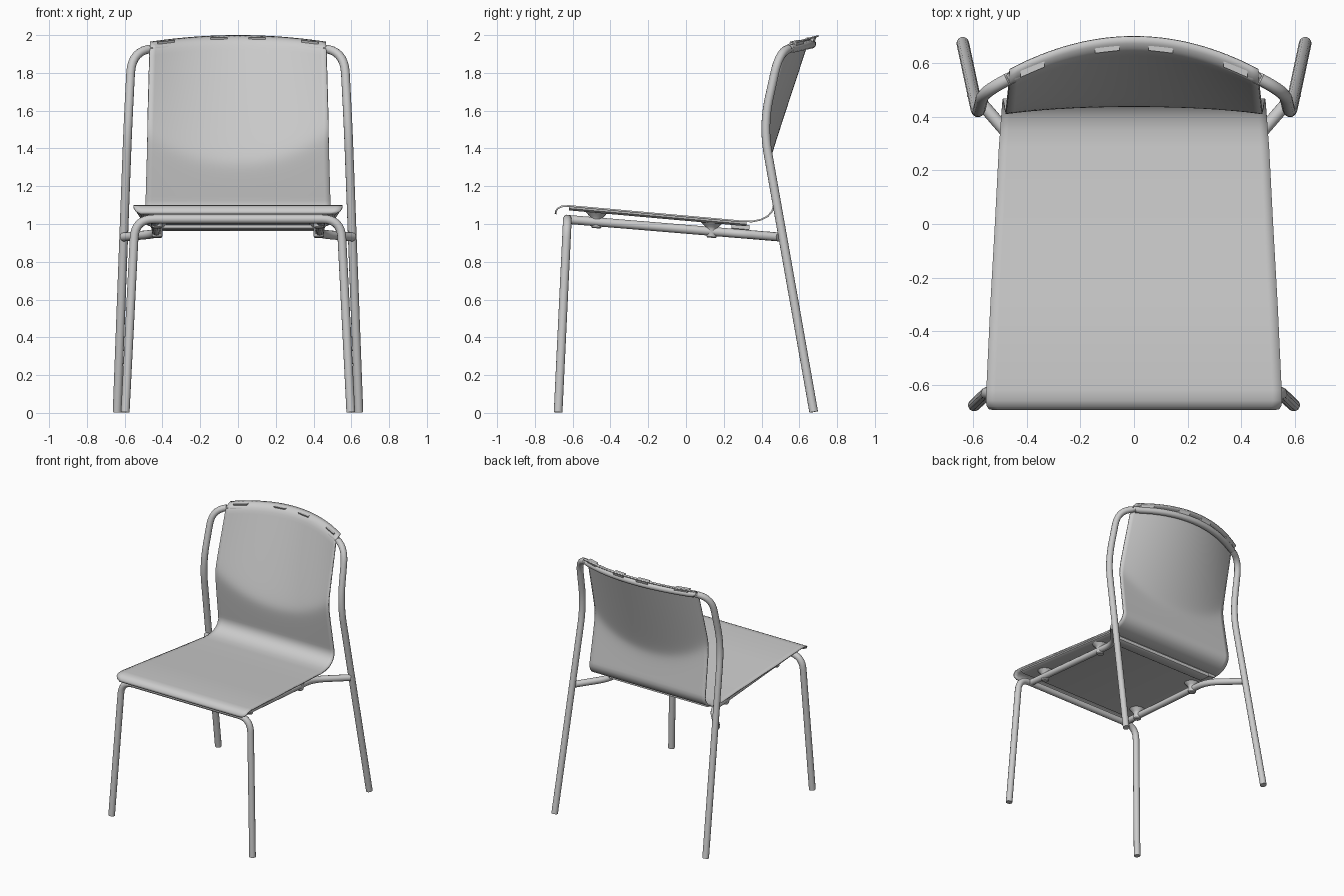
import bpy, bmesh, math
from mathutils import Vector

if "Cube" in bpy.data.objects:
    bpy.data.objects.remove(bpy.data.objects["Cube"])

R = 0.0235  # tube radius


def material(name, v):
    m = bpy.data.materials.new(name)
    m.diffuse_color = (v, v, v, 1)
    m.use_nodes = True
    m.node_tree.nodes["Principled BSDF"].inputs["Base Color"].default_value = m.diffuse_color
    return m


GREY = material("plain grey", 0.6)


def smooth(ob, angle=40):
    bpy.ops.object.select_all(action='DESELECT')
    bpy.context.view_layer.objects.active = ob
    ob.select_set(True)
    bpy.ops.object.shade_smooth_by_angle(angle=math.radians(angle))


def mesh_object(name, verts, faces):
    me = bpy.data.meshes.new(name)
    me.from_pydata(verts, [], faces)
    me.materials.append(GREY)
    ob = bpy.data.objects.new(name, me)
    bpy.context.collection.objects.link(ob)
    return ob


def fillet(points):
    """points: (x, y, z, corner size); returns a path with rounded corners"""
    out = [Vector(points[0][:3])]
    for a, p, c in zip(points, points[1:], points[2:]):
        a, c, r, p = Vector(a[:3]), Vector(c[:3]), p[3], Vector(p[:3])
        s, e = p + (a - p).normalized() * r, p + (c - p).normalized() * r
        for i in range(9):
            t = i / 8
            out.append(s * (1 - t) ** 2 + p * 2 * t * (1 - t) + e * t * t)
    return out + [Vector(points[-1][:3])]


def tube(name, path):
    cu = bpy.data.curves.new(name, 'CURVE')
    cu.dimensions = '3D'
    cu.bevel_depth, cu.bevel_resolution, cu.use_fill_caps = R, 4, True
    sp = cu.splines.new('POLY')
    sp.points.add(len(path) - 1)
    for q, p in zip(sp.points, path):
        q.co = (*p, 1)
    cu.materials.append(GREY)
    ob = bpy.data.objects.new(name, cu)
    bpy.context.collection.objects.link(ob)
    bpy.ops.object.select_all(action='DESELECT')
    bpy.context.view_layer.objects.active = ob
    ob.select_set(True)
    bpy.ops.object.convert(target='MESH')
    smooth(bpy.context.object)


def mirrored(points):
    return points + [(-p[0], *p[1:]) for p in reversed(points) if p[0] > 1e-6]


def loft(name, rings):
    n = len(rings[0])
    verts = [v for r in rings for v in r]
    faces = [(i * n + j, i * n + (j + 1) % n, (i + 1) * n + (j + 1) % n, (i + 1) * n + j)
             for i in range(len(rings) - 1) for j in range(n)]
    faces += [tuple(reversed(range(n))), tuple(range(len(verts) - n, len(verts)))]
    ob = mesh_object(name, verts, faces)
    smooth(ob, 35)
    return ob


# Heights of the seat top and of the side rails along y
def seat_z(y): return 1.10 - 0.089 * (y + 0.62)
def rail_z(y): return 1.022 - 0.083 * (y + 0.6)


# Seat and backrest: one bent sheet
def back_y(s, z):
    low = 0.462 - 0.15 * (z - 1.1)
    up = 0.43 + 0.33 * (z - 1.33) - s * s * (0.088 + 0.08 * (z - 1.5))
    k = 0.02
    return 0.5 * (low + up + math.sqrt((low - up) ** 2 + k * k))


COLS = 33
profile = [(-0.695, 1.052, 0.515), (-0.694, 1.068, 0.54), (-0.683, 1.085, 0.55),
           (-0.66, 1.097, 0.554), (-0.62, 1.10, 0.552), (-0.3, seat_z(-0.3), 0.537),
           (0.0, seat_z(0), 0.52), (0.29, seat_z(0.29), 0.505), (0.35, 1.018, 0.50),
           (0.395, 1.027, 0.497), (0.43, 1.045, 0.494), (0.452, 1.07, 0.492), (0.461, 1.1, 0.49)]
stations = [[(w * s, y, z) for s in [2 * j / (COLS - 1) - 1 for j in range(COLS)]]
            for y, z, w in profile]
steps = [(1.1 + 0.848 * i / 36, 0, 0) for i in range(1, 37)]
steps += [(1.948, 0.01, 0.02), (1.948, 0.022, 0.034), (1.948, 0.04, 0.045), (1.948, 0.066, 0.052)]
for z, dy, dz in steps:
    row = []
    for j in range(COLS):
        s = 2 * j / (COLS - 1) - 1
        w = 0.49 - 0.024 * (z - 1.1) / 0.85
        row.append((w * s, back_y(s, z) + dy, z + dz - 0.035 * s * s * (z - 1.1) / 0.85))
    stations.append(row)
faces = [(i * COLS + j, i * COLS + j + 1, (i + 1) * COLS + j + 1, (i + 1) * COLS + j)
         for i in range(len(stations) - 1) for j in range(COLS - 1)]
shell = mesh_object("seat_and_backrest", [v for r in stations for v in r], faces)
sol = shell.modifiers.new("thickness", 'SOLIDIFY')
sol.thickness, sol.offset = 0.009, -1
smooth(shell, 50)

# Shallow panel under the seat
loft("under_seat_panel", [[(sx * (w - ins), y, seat_z(y) - d) for sx, y, w in
     ((-1, -0.62, 0.54), (1, -0.62, 0.54), (1, 0.32, 0.495), (-1, 0.32, 0.495))]
     for d, ins in ((0.028, 0.025), (0.018, 0.006), (0.007, 0.004))])

# Cross strip under the rear of the seat
loft("rear_cross_strip", [[(sx * (w - ins), y, seat_z(y) - d) for sx, y, w in
     ((-1, 0.24 + ins, 0.42), (1, 0.24 + ins, 0.42), (1, 0.335 - ins, 0.42), (-1, 0.335 - ins, 0.42))]
     for d, ins in ((0.052, 0.012), (0.045, 0.0), (0.02, 0.0))])

# Front legs joined by the front rail
tube("front_leg_frame", fillet(mirrored([(0.597, -0.677, 0.003, 0), (0.545, -0.628, 1.026, 0.1)])))

# Back legs and the hoop that carries the backrest
hoop = [(0.64, 0.676, 0.005, 0), (0.583, 0.408, 1.52, 0.15), (0.562, 0.497, 1.925, 0.13)]
hoop_arc = []
for x in (0.43, 0.34, 0.25, 0.16, 0.08, 0.0):
    s = x / 0.466
    hoop_arc.append((x, back_y(s, 1.945) + 0.033, 1.953 - 0.028 * s * s, 0.03))
tube("back_leg_hoop", fillet(mirrored(hoop + hoop_arc)))

# Clips holding the backrest to the hoop
for i, x in enumerate((-0.38, -0.1, 0.1, 0.38)):
    rings = []
    for dz, g in ((0.0, 0.012), (0.03, 0.025), (0.038, 0.03)):
        ring = []
        for dx, dy in ((-1, -1), (1, -1), (1, 1), (-1, 1)):
            xx = x + dx * 0.045
            s = xx / 0.466
            ring.append((xx, back_y(s, 1.945) + 0.038 + dy * g * 0.7, 1.957 - 0.03 * s * s + dz - 0.006))
        rings.append(ring)
    loft("hoop_clip_%d" % (i + 1), rings)

for side, sx in (("right", 1), ("left", -1)):
    # Side rail that bends outward to the back leg
    tube(side + "_side_rail", fillet([(sx * 0.44, -0.625, rail_z(-0.625), 0),
                                      (sx * 0.43, 0.29, rail_z(0.29), 0.09),
                                      (sx * 0.607, 0.493, rail_z(0.493), 0)]))
    # Flared mounts between rail and seat
    for end, y in (("front", -0.475), ("rear", 0.135)):
        top, mid = seat_z(y) - 0.024, rail_z(y)
        rings = []
        for z, r in ((mid - 0.034, 0.022), (mid - 0.028, 0.027), (mid + 0.012, 0.028),
                     (mid + 0.024, 0.034), (top - 0.01, 0.05), (top, 0.058)):
            rings.append([(sx * 0.428 + r * math.cos(a), y + r * math.sin(a),
                           z - 0.089 * r * math.sin(a))
                          for a in [math.tau * k / 20 for k in range(20)]])
        loft("%s_%s_seat_mount" % (side, end), rings)
